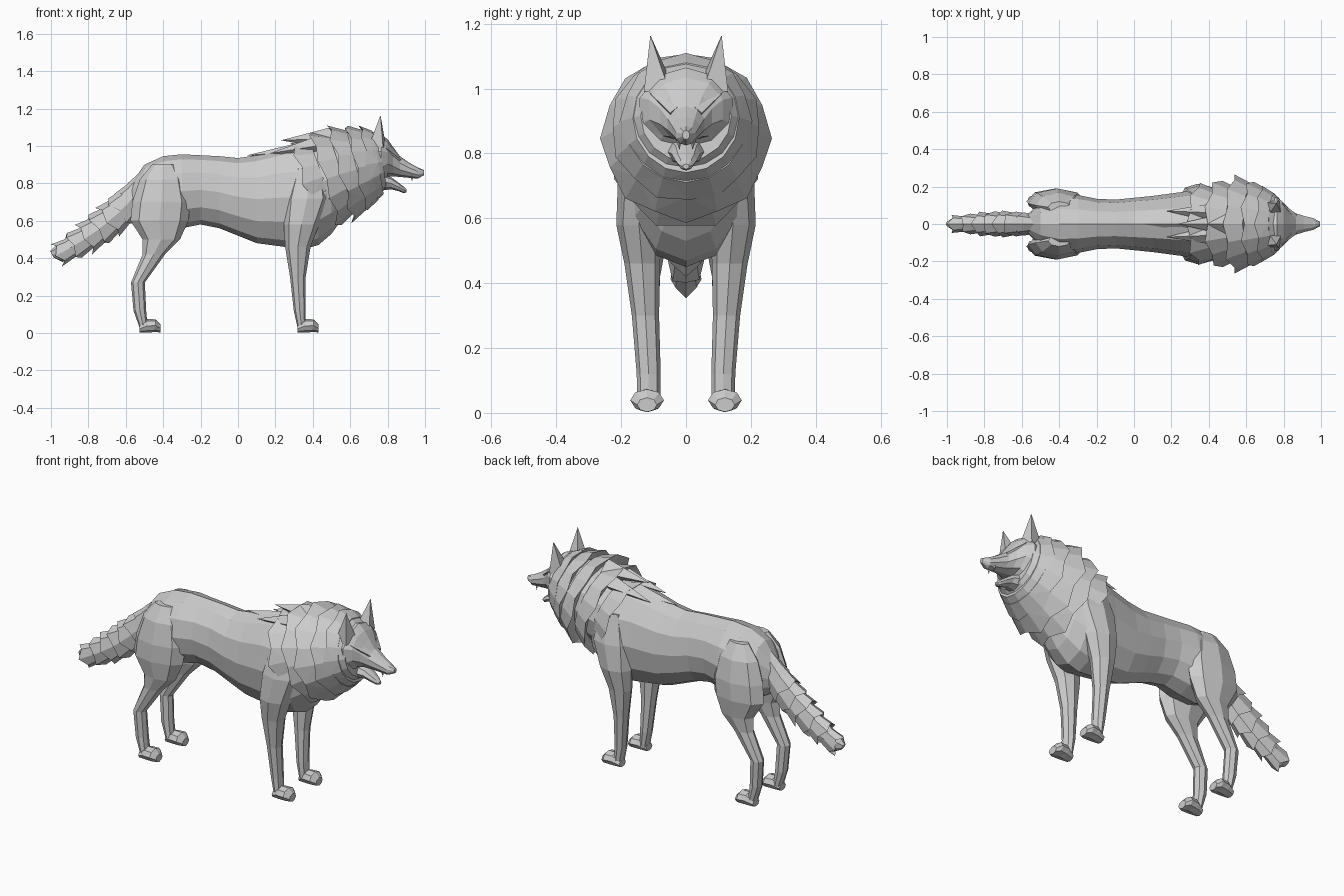
import bpy
import bmesh
import math
import random
from mathutils import Vector, Matrix

random.seed(4)
if "Cube" in bpy.data.objects:
    bpy.data.objects.remove(bpy.data.objects["Cube"], do_unlink=True)

fur = bpy.data.materials.new("grey fur")
fur.use_nodes = True
GREY = (0.6, 0.6, 0.6, 1)
fur.diffuse_color = GREY
fur.node_tree.nodes["Principled BSDF"].inputs["Base Color"].default_value = GREY


def finish(name, bm):
    """Turn a bmesh into a flat-shaded fur object."""
    bmesh.ops.recalc_face_normals(bm, faces=bm.faces[:])
    mesh = bpy.data.meshes.new(name)
    bm.to_mesh(mesh)
    bm.free()
    mesh.materials.append(fur)
    obj = bpy.data.objects.new(name, mesh)
    bpy.context.scene.collection.objects.link(obj)
    return obj


def ring(centre, wide, high, tilt, sides):
    """Ellipse of points; its normal leans up from +x by the tilt."""
    up = Vector((-math.sin(tilt), 0, math.cos(tilt)))
    side = Vector((0, 1, 0))
    points = []
    for i in range(sides):
        angle = math.tau * i / sides - math.pi / 2
        points.append(Vector(centre) + side * wide * math.cos(angle) + up * high * math.sin(angle))
    return points


def loft(name, rings, facets=False):
    """Skin a list of point rings and cap both ends."""
    bm = bmesh.new()
    loops = [[bm.verts.new(p) for p in points] for points in rings]
    count = len(loops[0])
    for a, b in zip(loops, loops[1:]):
        for i in range(count):
            j = (i + 1) % count
            bm.faces.new((a[i], a[j], b[j], b[i]))
    bm.faces.new(loops[0])
    bm.faces.new(loops[-1])
    if facets:
        bmesh.ops.triangulate(bm, faces=bm.faces[:])
    return finish(name, bm)


def spike(name, base, tip, radius, sides=4):
    """Pointed tuft from base to tip."""
    base, tip = Vector(base), Vector(tip)
    axis = tip - base
    turn = axis.to_track_quat('Z', 'Y').to_matrix().to_4x4()
    place = Matrix.Translation((base + tip) / 2) @ turn
    bm = bmesh.new()
    bmesh.ops.create_cone(bm, cap_ends=True, segments=sides, radius1=radius,
                          radius2=0, depth=axis.length, matrix=place)
    return finish(name, bm)


def collar(name, x, z, wide, high, tilt, length, odd, sides):
    """Flared fur band with a ragged hem pointing backwards."""
    forward = Vector((math.cos(tilt), 0, math.sin(tilt)))
    centre = Vector((x, 0, z))
    front = ring(centre + forward * length, wide * 0.8, high * 0.8, tilt, sides)
    hem = ring(centre, wide, high, tilt, sides)
    for i, point in enumerate(hem):
        if i % 2 == odd:
            point += (centre - point) * 0.04 + forward * length * 0.15
        else:
            point -= forward * length * random.uniform(0, 0.2)
    inner = ring(centre + forward * length * 0.3, wide * 0.75, high * 0.75, tilt, sides)
    return loft(name, [front, hem, inner], facets=True)


def along_x(rows, sides, y=0):
    """Upright rings from rows of x, z, half width, half height."""
    return [ring((x, y, z), w, h, 0, sides) for x, z, w, h in rows]


# Trunk: x, top, bottom, half width
trunk = [
    (-.57, .80, .62, .05), (-.5, .9, .58, .12), (-.4, .945, .55, .16),
    (-.3, .955, .56, .155), (-.2, .95, .58, .135), (-.1, .945, .56, .13),
    (0, .935, .52, .14), (.1, .95, .48, .15), (.25, .99, .46, .17),
    (.36, 1, .45, .19), (.43, 1, .47, .185), (.5, .98, .53, .15), (.55, .95, .6, .1),
]
loft("trunk", along_x([(x, (t + b) / 2, w, (t - b) / 2) for x, t, b, w in trunk], 12))

# Neck inside the mane
loft("neck", along_x([(.4, .79, .17, .2), (.55, .85, .19, .21), (.7, .91, .15, .15)], 12))

# Mane: x, z, half width, half height, tilt in degrees, band length
mane = [
    (.36, .80, .22, .23, 20, .1), (.46, .82, .24, .27, 18, .1), (.55, .85, .265, .27, 15, .09),
    (.63, .88, .235, .24, 13, .08), (.69, .9, .205, .215, 10, .06), (.735, .91, .175, .175, 8, .04),
]
for i, (x, z, w, h, lean, length) in enumerate(mane):
    collar("mane_layer", x, z, w, h, math.radians(lean), length, 1 - i % 2, 16)

# Tufts lying along the withers
spike("withers_tuft", (.34, 0, .97), (.05, 0, .95), .05)
spike("withers_tuft", (.5, 0, 1.04), (.23, 0, 1.03), .06)

# Head and open lower jaw
loft("head", along_x([
    (.68, .92, .14, .13), (.765, .93, .15, .135), (.8, .935, .12, .1),
    (.83, .915, .085, .078), (.865, .89, .06, .056), (.91, .872, .045, .042),
    (.96, .855, .032, .03), (.995, .857, .012, .014)], 10), facets=True)
loft("lower_jaw", along_x([
    (.75, .81, .07, .05), (.82, .8, .045, .032), (.86, .78, .034, .022),
    (.885, .765, .022, .018), (.9, .76, .01, .008)], 8))

# Legs: x, y, z, half width, half depth from the top down
front_leg = [
    (.38, .11, .88, .06, .08), (.37, .13, .72, .08, .12), (.34, .145, .58, .07, .095),
    (.32, .135, .46, .055, .068), (.32, .125, .3, .042, .042),
    (.33, .115, .12, .037, .032), (.34, .115, .03, .036, .022),
]
hind_leg = [
    (-.4, .09, .9, .03, .06), (-.405, .1, .82, .068, .12), (-.41, .11, .7, .08, .155),
    (-.42, .12, .6, .07, .155), (-.41, .12, .5, .055, .1), (-.45, .12, .42, .04, .06),
    (-.535, .12, .27, .035, .037), (-.525, .115, .12, .035, .034), (-.505, .115, .03, .036, .022),
]
paw = [(-.012, .022, .03, .02), (.03, .038, .046, .036), (.075, .039, .052, .034), (.1, .025, .03, .022)]

for side, sign in (("left", 1), ("right", -1)):
    for end, rows, heel in (("front", front_leg, .33), ("hind", hind_leg, -.515)):
        loft(f"{side}_{end}_leg",
             [ring((x, sign * y, z), w, d, -math.pi / 2, 8) for x, y, z, w, d in rows])
        loft(f"{side}_{end}_paw",
             along_x([(heel + x, z, w, h) for x, z, w, h in paw], 8, sign * .12), facets=True)
    # Ears, brows, fangs and side tufts on the withers
    spike(f"{side}_ear", (.745, sign * .085, 1), (.762, sign * .11, 1.165), .055)
    spike(f"{side}_brow", (.855, sign * .035, .925), (.79, sign * .115, .99), .022)
    spike(f"{side}_fang", (.93, sign * .022, .84), (.93, sign * .02, .81), .008)
    spike(f"{side}_withers_tuft", (.42, sign * .06, 1), (.17, sign * .07, .96), .05)

# Tail: curved core covered by overlapping ragged layers
start, bend, tip = Vector((-.5, 0, .8)), Vector((-.66, 0, .58)), Vector((-.96, 0, .42))


def tail_at(t):
    """Position and lean of the tail curve."""
    point = start.lerp(bend, t).lerp(bend.lerp(tip, t), t)
    slope = start.lerp(bend, t) - bend.lerp(tip, t)
    return point, math.atan2(slope.z, slope.x)


core = []
LAYERS = 8
for i in range(LAYERS):
    t = (i + 1) / LAYERS
    point, lean = tail_at(t)
    thick = .06 + .04 * math.sin(math.pi * min(1, t * .95))
    core.append(ring(point, .04, thick * .7, lean, 8))
    collar("tail_layer", point.x, point.z, thick * .72, thick, lean, .09, i % 2, 8)
core.append(ring((-.995, 0, .42), .015, .02, lean, 8))
loft("tail_core", core)
